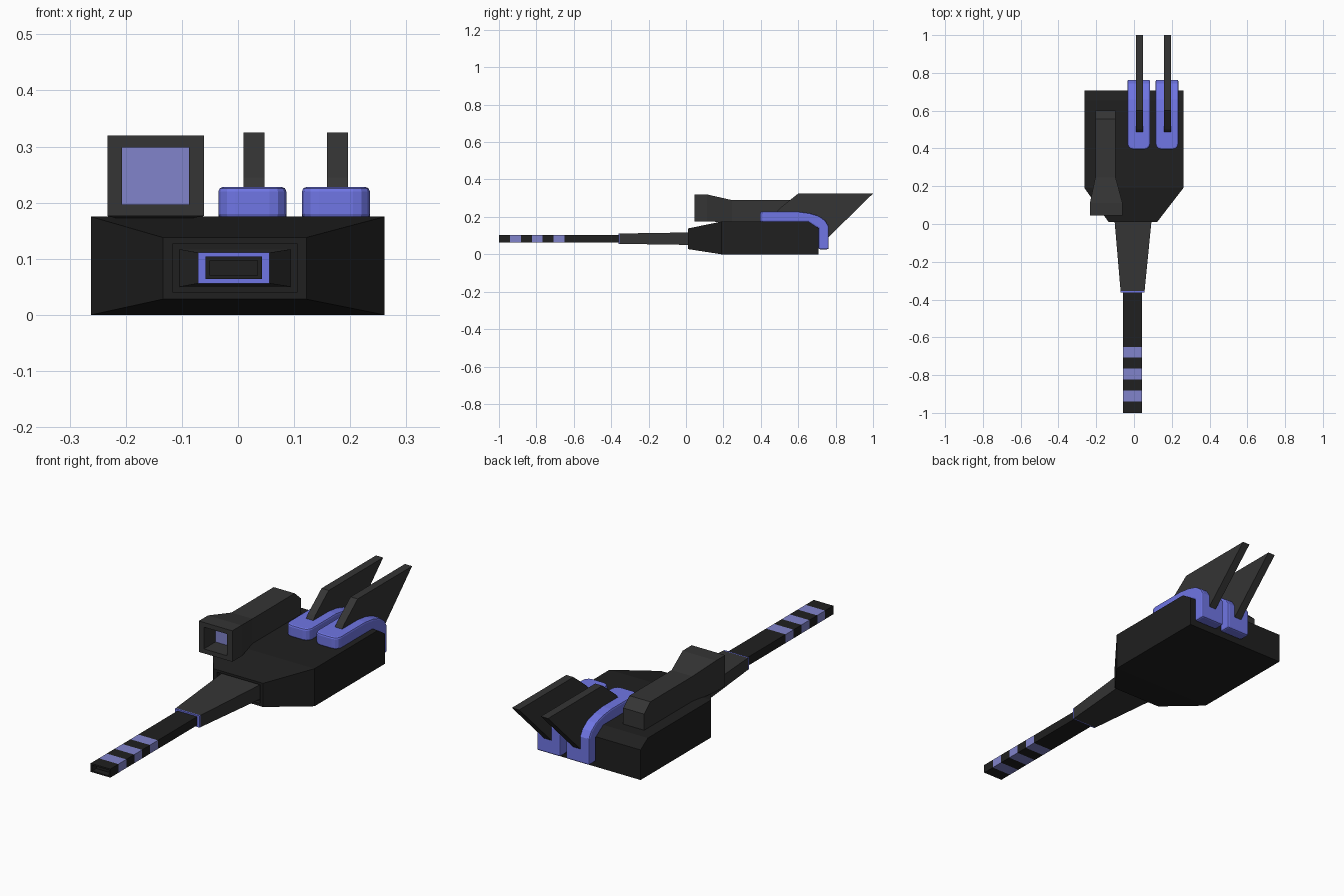
import bpy, bmesh

if "Cube" in bpy.data.objects:
    bpy.data.objects.remove(bpy.data.objects["Cube"])


def material(name, rgb):
    m = bpy.data.materials.new(name)
    m.diffuse_color = (*rgb, 1)
    m.use_nodes = True
    m.node_tree.nodes["Principled BSDF"].inputs["Base Color"].default_value = m.diffuse_color
    return m


BLACK = material("black", (0.014, 0.014, 0.014))
GREY = material("dark_grey", (0.035, 0.035, 0.035))
VIOLET = material("violet", (0.16, 0.18, 0.78))
PALE = material("pale_violet", (0.22, 0.23, 0.6))


def finish(name, bm, mats):
    bmesh.ops.recalc_face_normals(bm, faces=bm.faces)
    mesh = bpy.data.meshes.new(name)
    bm.to_mesh(mesh)
    bm.free()
    for m in mats:
        mesh.materials.append(m)
    obj = bpy.data.objects.new(name, mesh)
    bpy.context.collection.objects.link(obj)
    return obj


def loft(name, sections, mats, slots=None, cap_slot=0):
    """Skin rectangles (y, x0, x1, z0, z1) along y; slots give a material per span."""
    bm = bmesh.new()
    rings = [[bm.verts.new(p) for p in ((x0, y, z0), (x1, y, z0), (x1, y, z1), (x0, y, z1))]
             for y, x0, x1, z0, z1 in sections]
    for i, (a, b) in enumerate(zip(rings, rings[1:])):
        for k in range(4):
            n = (k + 1) % 4
            f = bm.faces.new((a[k], a[n], b[n], b[k]))
            f.material_index = slots[i] if slots else 0
    bm.faces.new(rings[0]).material_index = cap_slot
    bm.faces.new(rings[-1])
    return finish(name, bm, mats)


def extrude_profile(name, profile, x0, x1, mat, round_y=None):
    """Extrude a (y, z) side profile across x, optionally rounding the corners at round_y."""
    bm = bmesh.new()
    left = [bm.verts.new((x0, y, z)) for y, z in profile]
    right = [bm.verts.new((x1, y, z)) for y, z in profile]
    bm.faces.new(left)
    bm.faces.new(right)
    for i in range(len(profile)):
        n = (i + 1) % len(profile)
        bm.faces.new((left[i], left[n], right[n], right[i]))
    if round_y is not None:
        ends = [e for e in bm.edges if all(abs(v.co.y - round_y) < 1e-4 for v in e.verts)
                and abs(e.verts[0].co.x - e.verts[1].co.x) < 1e-4]
        bmesh.ops.bevel(bm, geom=ends, offset=0.03, segments=3, profile=0.5, affect='EDGES')
    return finish(name, bm, [mat])


# Body: recessed front socket, flared nose, sloped rear top edge
loft("body", [(0.03, -0.116, 0.105, 0.04, 0.127), (0.01, -0.116, 0.105, 0.04, 0.127),
              (0.01, -0.134, 0.122, 0.028, 0.138), (0.19, -0.262, 0.261, 0, 0.175),
              (0.655, -0.262, 0.261, 0, 0.175), (0.708, -0.262, 0.261, 0, 0.14)], [BLACK])

# Barrel sleeve with a coloured front rim
loft("barrel_sleeve", [(-0.355, -0.071, 0.056, 0.056, 0.111),
                       (0.03, -0.104, 0.094, 0.05, 0.117)], [GREY])
loft("sleeve_rim", [(-0.362, -0.071, 0.056, 0.056, 0.111),
                    (-0.355, -0.071, 0.056, 0.056, 0.111)], [VIOLET])

# Barrel: hollow muzzle and three coloured bands
bore = (-0.05, 0.035, 0.07, 0.097)
tube = (-0.058, 0.043, 0.064, 0.104)
stations = [-1, -0.94, -0.882, -0.824, -0.766, -0.708, -0.65, -0.35]
loft("barrel", [(-0.97, *bore), (-1, *bore)] + [(y, *tube) for y in stations],
     [BLACK, PALE], [0, 0, 0, 1, 0, 1, 0, 1, 0])

# Sight housing: deep window with a lens, wide hood narrowing to a long box
window = (-0.207, -0.087, 0.197, 0.298)
hood = (-0.233, -0.061, 0.176, 0.32)
loft("sight_housing", [(0.13, *window), (0.045, *window), (0.045, *hood), (0.112, *hood),
                       (0.245, -0.205, -0.097, 0.17, 0.29), (0.555, -0.205, -0.097, 0.17, 0.29),
                       (0.6, -0.205, -0.097, 0.17, 0.25)], [GREY, PALE], cap_slot=1)

# Two curved rails hooked over the rear, each carrying a swept fin
rail = [(0.395, 0.172), (0.395, 0.228), (0.6, 0.228), (0.66, 0.22), (0.71, 0.205),
        (0.745, 0.18), (0.763, 0.15), (0.763, 0.027), (0.708, 0.027),
        (0.708, 0.138), (0.655, 0.172)]
fin = [(0.48, 0.22), (0.5, 0.245), (0.6, 0.325), (1.0, 0.325), (0.755, 0.085), (0.72, 0.085),
       (0.70, 0.19), (0.6, 0.21)]
for side, x in (("left", 0.0), ("right", 0.149)):
    r = extrude_profile(side + "_rail", rail, x - 0.035, x + 0.086, VIOLET, 0.395)
    bev = r.modifiers.new("soft_edges", 'BEVEL')
    bev.width, bev.segments, bev.limit_method, bev.angle_limit = 0.008, 2, 'ANGLE', 1.2
    extrude_profile(side + "_fin", fin, x + 0.01, x + 0.047, GREY)
